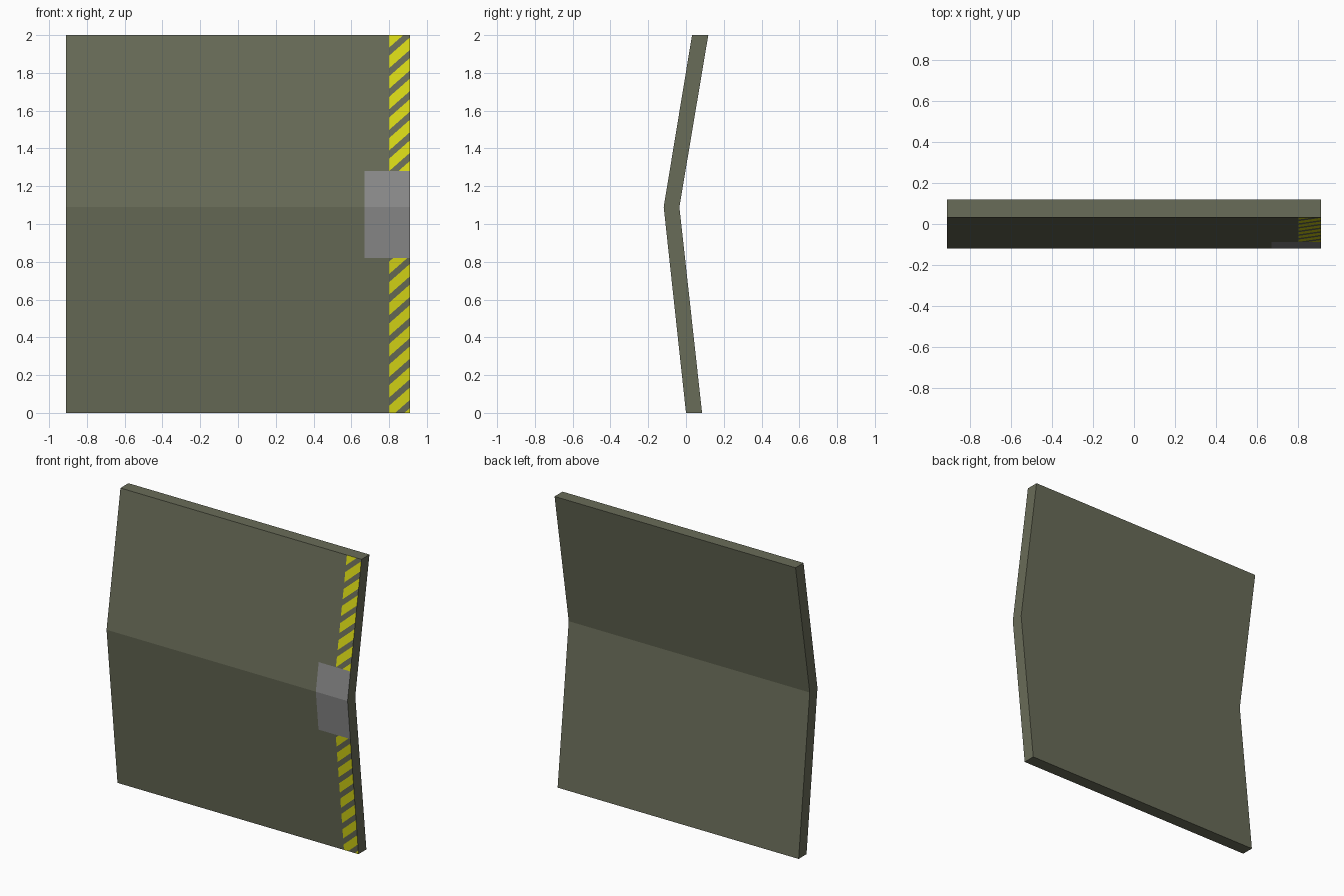
import bpy, bmesh, math
from mathutils import Vector

if "Cube" in bpy.data.objects:
    bpy.data.objects.remove(bpy.data.objects["Cube"])

HALF_W = 0.91          # half width of the panel
FOLD_Z = 1.09          # height of the bend
STRIPE_X = 0.80        # inner edge of the hazard strip
PLATE_X, PLATE_LOW, PLATE_HIGH = 0.67, 0.82, 1.28
PERIOD, BAND, SLOPE, FIRST = 0.109, 0.066, 0.88, 1.934


def material(name, rgb):
    m = bpy.data.materials.new(name)
    m.diffuse_color = (*rgb, 1)
    m.use_nodes = True
    m.node_tree.nodes["Principled BSDF"].inputs["Base Color"].default_value = m.diffuse_color
    return m


# Bent panel: side profile (y, z) extruded along x
profile = [(0.0, 0), (0.085, 0), (-0.035, FOLD_Z), (0.118, 2), (0.032, 2), (-0.118, FOLD_Z)]
bm = bmesh.new()
rings = [[bm.verts.new((x, y, z)) for y, z in profile] for x in (-HALF_W, HALF_W)]
n = len(profile)
for i in range(n):
    j = (i + 1) % n
    bm.faces.new((rings[0][i], rings[0][j], rings[1][j], rings[1][i]))
# End caps, split at the fold so that every cap face is convex
for ring in rings:
    bm.faces.new([ring[k] for k in (0, 1, 2, 5)])
    bm.faces.new([ring[k] for k in (5, 2, 3, 4)])
bmesh.ops.recalc_face_normals(bm, faces=bm.faces[:])


def front_faces(min_x=-9.0):
    bm.normal_update()
    return [f for f in bm.faces
            if f.normal.y < -0.9 and f.calc_center_median().x > min_x]


def cut(faces, point, normal):
    geom = set(faces)
    for f in faces:
        geom.update(f.edges)
        geom.update(f.verts)
    bmesh.ops.bisect_plane(bm, geom=list(geom), dist=1e-5,
                           plane_co=Vector(point), plane_no=Vector(normal))


# Cut the plate outline, then the strip, into the front skin
cut(front_faces(), (PLATE_X, 0, 0), (1, 0, 0))
for z in (PLATE_LOW, PLATE_HIGH):
    cut(front_faces(PLATE_X), (0, 0, z), (0, 0, 1))


def in_plate(f):
    return PLATE_LOW < f.calc_center_median().z < PLATE_HIGH


cut([f for f in front_faces(PLATE_X) if not in_plate(f)], (STRIPE_X, 0, 0), (1, 0, 0))

# Diagonal cuts for the hazard bands
for k in range(-1, 20):
    for edge in (0, BAND):
        strip = [f for f in front_faces(STRIPE_X) if not in_plate(f)]
        cut(strip, (STRIPE_X, 0, FIRST - k * PERIOD + edge), (-SLOPE, 0, 1))

# Colour the cut faces by position
for f in front_faces(PLATE_X):
    c = f.calc_center_median()
    if in_plate(f):
        f.material_index = 2
    elif c.x > STRIPE_X:
        phase = (c.z - SLOPE * (c.x - STRIPE_X) - FIRST) % PERIOD
        f.material_index = 1 if phase < BAND else 0

mesh = bpy.data.meshes.new("door_panel")
bm.to_mesh(mesh)
bm.free()
mesh.materials.append(material("olive paint", (0.141, 0.150, 0.098)))
mesh.materials.append(material("hazard yellow", (0.70, 0.70, 0.008)))
mesh.materials.append(material("plate grey", (0.262, 0.262, 0.262)))
bpy.context.collection.objects.link(bpy.data.objects.new("door_panel", mesh))
